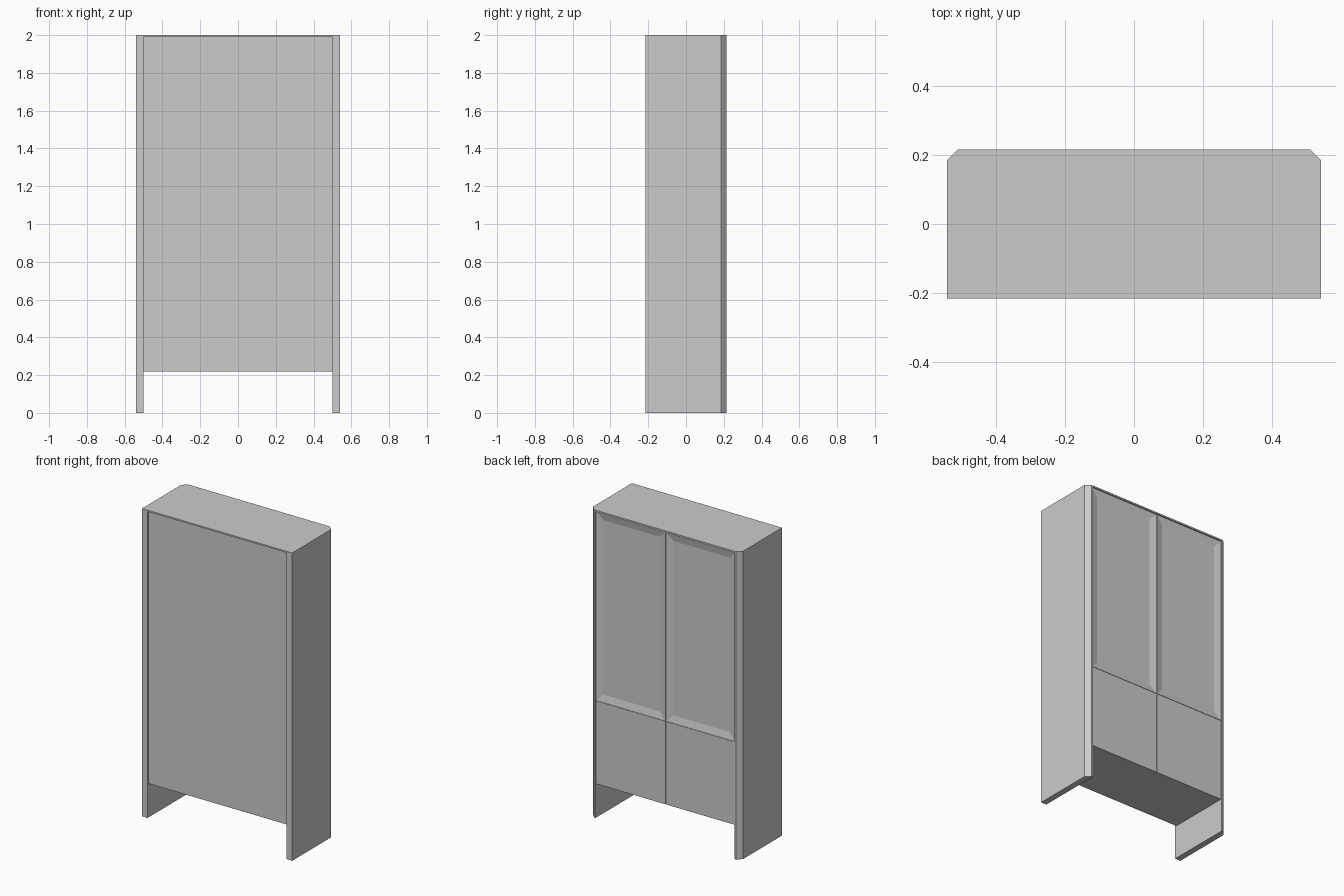
import bpy, bmesh

cube = bpy.data.objects.get("Cube")
if cube:
    bpy.data.objects.remove(cube, do_unlink=True)

W, D, H = 0.54, 0.215, 2.0      # half width, half depth, height
INNER, CUT, TOP = 0.5, 0.03, 0.01
BASE, SPLIT, GAP = 0.22, 0.76, 0.002
DOOR_Y = D - 0.006              # outer face of the doors

grey = bpy.data.materials.new("plain grey")
grey.use_nodes = True
colour = (0.6, 0.6, 0.6, 1)
grey.diffuse_color = colour
grey.node_tree.nodes["Principled BSDF"].inputs["Base Color"].default_value = colour


def finish(name, bm):
    bmesh.ops.recalc_face_normals(bm, faces=bm.faces)
    mesh = bpy.data.meshes.new(name)
    bm.to_mesh(mesh)
    bm.free()
    mesh.materials.append(grey)
    obj = bpy.data.objects.new(name, mesh)
    bpy.context.collection.objects.link(obj)
    return obj


def prism(name, outline, z0, z1):
    """Extrude a plan outline upward."""
    bm = bmesh.new()
    face = bm.faces.new([bm.verts.new((x, y, z0)) for x, y in outline])
    up = bmesh.ops.extrude_face_region(bm, geom=[face])["geom"]
    bmesh.ops.translate(bm, vec=(0, 0, z1 - z0),
                        verts=[v for v in up if isinstance(v, bmesh.types.BMVert)])
    return finish(name, bm)


def box(name, x0, x1, y0, y1, z0, z1):
    return prism(name, [(x0, y0), (x1, y0), (x1, y1), (x0, y1)], z0, z1)


def panelled_door(name, x0, x1, z0, z1, rail, depth):
    """Door with a sunken centre panel on its outer face."""
    door = box(name, x0, x1, DOOR_Y - 0.02, DOOR_Y, z0, z1)
    bm = bmesh.new()
    bm.from_mesh(door.data)
    outer = max(bm.faces, key=lambda f: f.calc_center_median().y)
    bmesh.ops.inset_region(bm, faces=[outer], thickness=rail)
    bmesh.ops.translate(bm, vec=(0, -depth, 0), verts=outer.verts)
    bm.to_mesh(door.data)
    bm.free()


# Top slab with clipped corners
prism("top_slab", [(-W, -D), (W, -D), (W, D - CUT), (W - CUT, D),
                   (CUT - W, D), (-W, D - CUT)], H - TOP, H)

# Carcass, set back slightly between the sides
box("carcass", -INNER, INNER, 0.01 - D, DOOR_Y - 0.02, BASE, H - TOP)

for side, label in ((1, "left"), (-1, "right")):
    # Side panel reaching the floor
    prism(label + "_side", [(side * x, y) for x, y in (
        (INNER, -D), (W, -D), (W, D - CUT), (W - CUT, D), (INNER, D))], 0, H - TOP)
    # Upper panelled door and plain lower door
    x0, x1 = sorted((side * GAP, side * INNER))
    panelled_door(label + "_upper_door", x0, x1, SPLIT + GAP / 2, H - TOP - GAP, 0.066, 0.01)
    box(label + "_lower_door", x0, x1, DOOR_Y - 0.02, DOOR_Y, BASE, SPLIT - GAP / 2)
